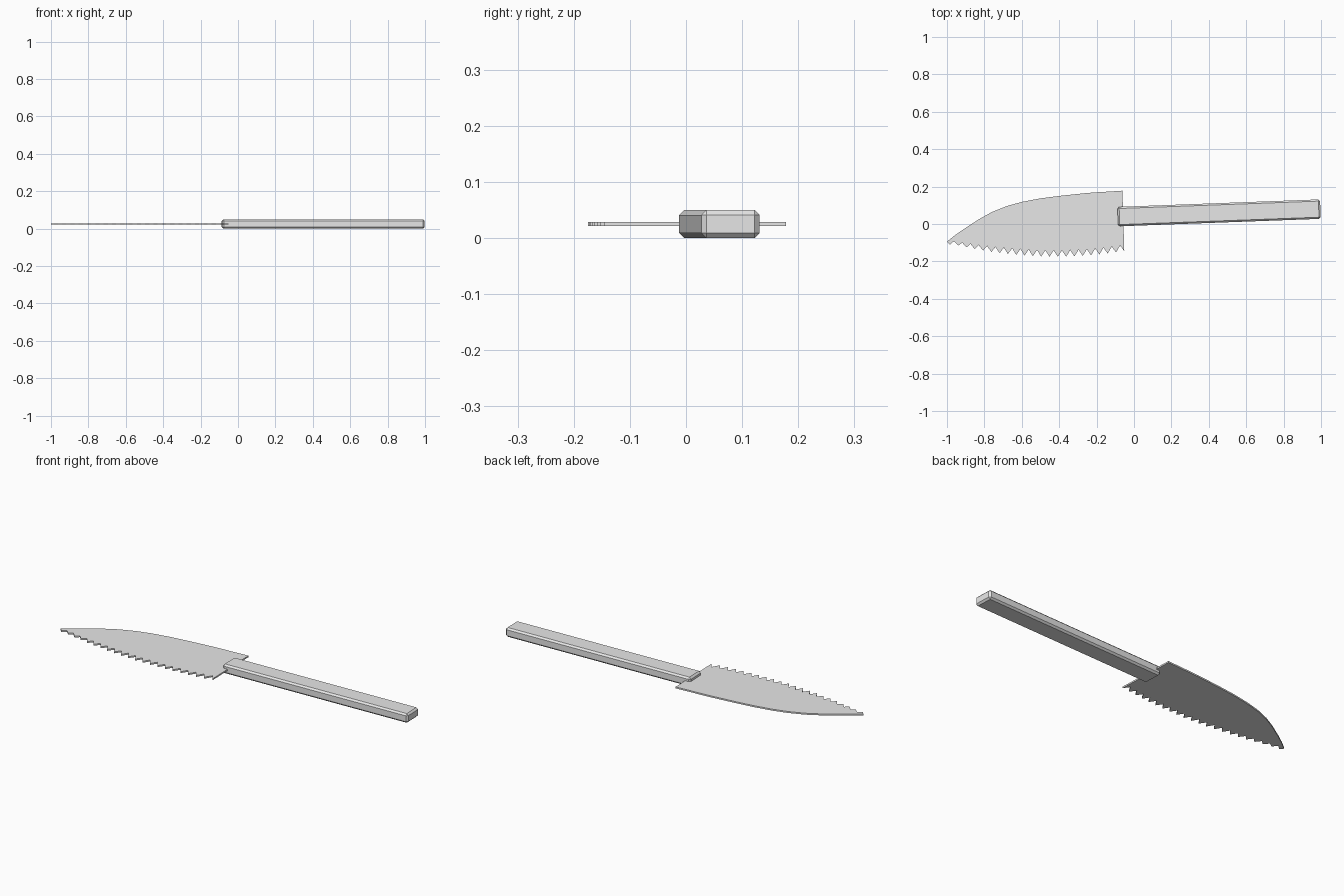
import bpy
import bmesh
from mathutils import Matrix

cube = bpy.data.objects.get("Cube")
if cube:
    bpy.data.objects.remove(cube, do_unlink=True)

# One plain grey for the whole knife
grey = bpy.data.materials.new("plain_grey")
grey.use_nodes = True
grey.diffuse_color = (0.8, 0.8, 0.8, 1)
grey.node_tree.nodes["Principled BSDF"].inputs["Base Color"].default_value = (0.8, 0.8, 0.8, 1)


def add_object(name, bm):
    bmesh.ops.recalc_face_normals(bm, faces=bm.faces[:])
    mesh = bpy.data.meshes.new(name)
    bm.to_mesh(mesh)
    bm.free()
    mesh.materials.append(grey)
    obj = bpy.data.objects.new(name, mesh)
    bpy.context.collection.objects.link(obj)
    return obj


# Handle: long chamfered bar, turned slightly off the blade's axis
bm = bmesh.new()
bmesh.ops.create_cube(bm, size=1, matrix=Matrix.Diagonal((1.084, 0.104, 0.05, 1)))
bmesh.ops.bevel(bm, geom=bm.edges[:], offset=0.009, segments=1, affect='EDGES')
handle = add_object("handle", bm)
handle.location = (0.455, 0.0595, 0.025)
handle.rotation_euler.z = 0.037

# Blade outline: curved spine from the tip to the heel
spine = [(-1, -0.094), (-0.96, -0.062), (-0.91, -0.027), (-0.83, 0.025),
         (-0.76, 0.064), (-0.68, 0.096), (-0.6, 0.118), (-0.5, 0.137),
         (-0.4, 0.15), (-0.25, 0.166), (-0.062, 0.178)]


def edge_y(x):
    return -0.175 + 0.22 * (x + 0.42) ** 2


# Serrated edge: alternate tooth tips and notches along a shallow curve
TEETH = 21
heel, tip = -0.052, -0.985
step = (heel - tip) / TEETH
serration = []
for i in range(TEETH):
    x = heel - i * step
    depth = 0.034 * min(1, 0.45 + (x + 1) * 1.5)
    serration.append((x, edge_y(x)))
    serration.append((x - step / 2, edge_y(x - step / 2) + depth))
serration.append((tip, edge_y(tip) - 0.006))

# Blade: thin flat plate extruded from the outline
bm = bmesh.new()
face = bm.faces.new([bm.verts.new((x, y, 0.021)) for x, y in spine + serration])
top = bmesh.ops.extrude_face_region(bm, geom=[face])
moved = [v for v in top["geom"] if isinstance(v, bmesh.types.BMVert)]
bmesh.ops.translate(bm, verts=moved, vec=(0, 0, 0.008))
if not face.is_valid or len(bm.faces) < len(spine + serration) + 2:
    bm.faces.new([v for v in bm.verts if v not in moved])
bmesh.ops.triangulate(bm, faces=[f for f in bm.faces if len(f.verts) > 4])
add_object("blade", bm)
